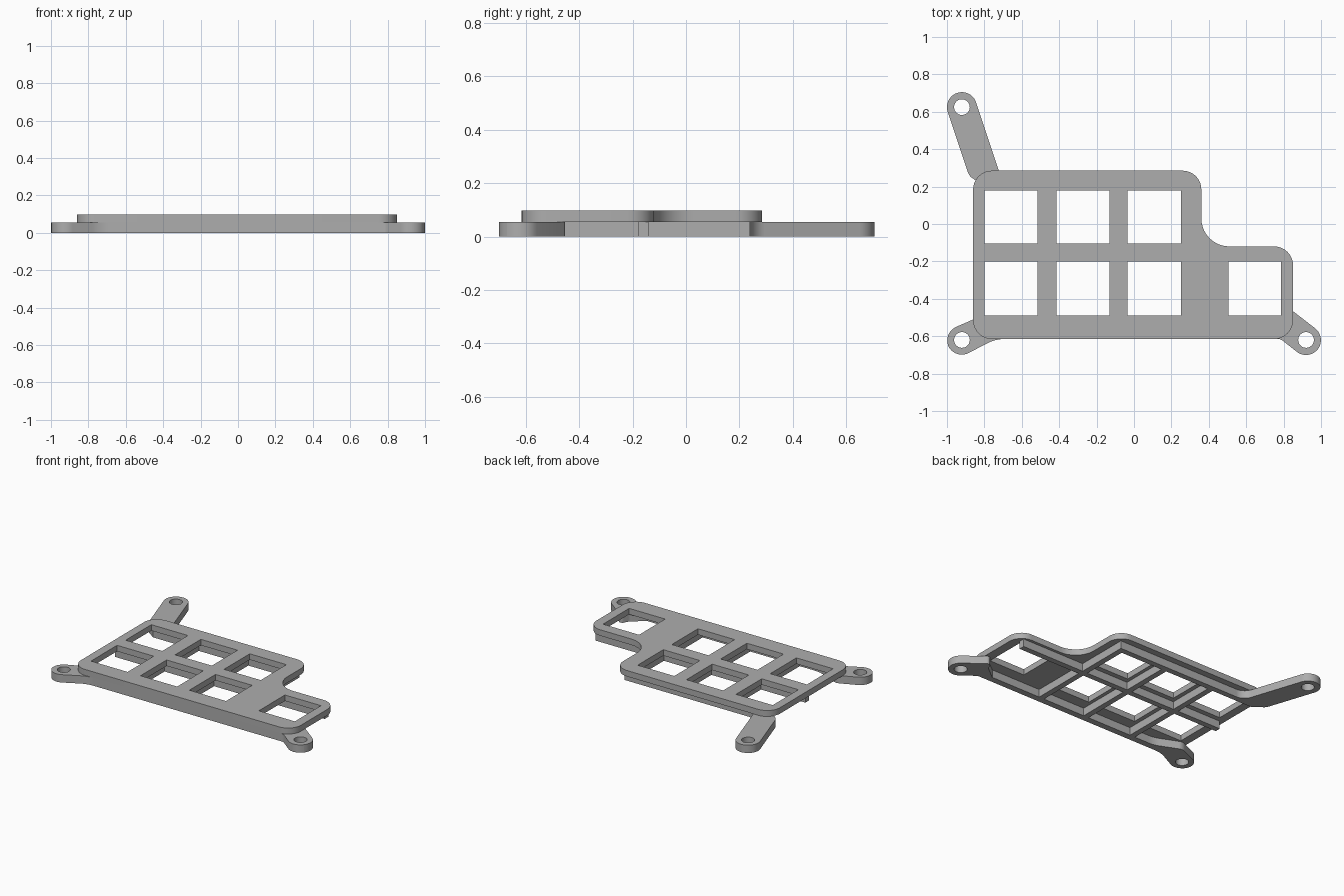
import bpy
from math import pi, cos, sin
from mathutils import Vector

cube = bpy.data.objects.get("Cube")
if cube:
    bpy.data.objects.remove(cube, do_unlink=True)

grey = bpy.data.materials.new("light_grey")
grey.use_nodes = True
GREY = (0.42, 0.42, 0.42, 1)
grey.diffuse_color = GREY
grey.node_tree.nodes["Principled BSDF"].inputs["Base Color"].default_value = GREY

RIB_TOP, PLATE_TOP = 0.055, 0.097


def rounded(corners, steps=10):
    """Outline from (x, y, radius) corners, each replaced by a tangent arc."""
    out = []
    n = len(corners)
    for i, (x, y, r) in enumerate(corners):
        p = Vector((x, y))
        if r == 0:
            out.append(p)
            continue
        a = (Vector(corners[i - 1][:2]) - p).normalized()
        b = (Vector(corners[(i + 1) % n][:2]) - p).normalized()
        half = a.angle(b) / 2
        centre = p + (a + b).normalized() * (r / sin(half))
        reach = r / (sin(half) / cos(half))
        start, end = p + a * reach - centre, p + b * reach - centre
        turn = start.angle_signed(end)
        for k in range(steps + 1):
            t = -turn * k / steps
            out.append(centre + Vector((start.x * cos(t) - start.y * sin(t),
                                        start.x * sin(t) + start.y * cos(t))))
    return out


def rect(x0, x1, y0, y1):
    return [Vector(p) for p in ((x0, y0), (x1, y0), (x1, y1), (x0, y1))]


def circle(c, r, steps=32):
    return [c + Vector((cos(2 * pi * k / steps), sin(2 * pi * k / steps))) * r
            for k in range(steps)]


def slab(name, loops, z0, z1):
    """Flat solid: first loop is the outline, the others are holes."""
    curve = bpy.data.curves.new(name, 'CURVE')
    curve.dimensions = '2D'
    curve.fill_mode = 'BOTH'
    curve.extrude = (z1 - z0) / 2
    for loop in loops:
        s = curve.splines.new('POLY')
        s.points.add(len(loop) - 1)
        for pt, p in zip(s.points, loop):
            pt.co = (p.x, p.y, 0, 1)
        s.use_cyclic_u = True
    ob = bpy.data.objects.new(name, curve)
    ob.location.z = (z0 + z1) / 2
    bpy.context.collection.objects.link(ob)
    bpy.ops.object.select_all(action='DESELECT')
    ob.select_set(True)
    bpy.context.view_layer.objects.active = ob
    bpy.ops.object.convert(target='MESH')
    ob = bpy.context.object
    ob.data.materials.clear()
    ob.data.materials.append(grey)
    bpy.ops.object.shade_smooth_by_angle()
    return ob


# Top plate with seven square windows
outline = rounded([(-0.86, -0.615, 0.1), (0.85, -0.615, 0.1), (0.85, -0.12, 0.1),
                   (0.36, -0.12, 0.15), (0.36, 0.285, 0.1), (-0.86, 0.285, 0.1)])
low, high = (-0.49, -0.20), (-0.105, 0.18)
windows = [rect(x, x + 0.285, *row) for x in (-0.80, -0.415, -0.035)
           for row in (low, high)]
windows.append(rect(0.505, 0.785, *low))
slab("top_plate", [outline] + windows, RIB_TOP, PLATE_TOP)

# Rails running across underneath
for name, x0, x1, y0, y1 in (("front_rail", -0.76, 0.78, -0.615, -0.57),
                             ("middle_rail", -0.83, 0.80, -0.18, -0.14),
                             ("back_rail", -0.80, 0.31, 0.20, 0.24)):
    slab(name, [rect(x0, x1, y0, y1)], 0, RIB_TOP)

# Ribs running front to back underneath
for i, x in enumerate((-0.465, -0.08, 0.29)):
    slab("rib_%d" % (i + 1), [rect(x - 0.02, x + 0.02, -0.60, 0.24)], 0, RIB_TOP)


def lug(name, centre, along, base):
    """Round mounting eye whose arm runs along a direction into base corners."""
    c, d = Vector(centre), Vector(along).normalized()
    n = Vector((-d.y, d.x))
    tips = [c + (n - d) * 0.08, c - (n + d) * 0.08]
    path = [(t.x, t.y, 0.0799) for t in tips] + base
    slab(name, [rounded(path), circle(c, 0.042)], 0, RIB_TOP)


# Mounting lugs
lug("back_right_lug", (-0.92, 0.625), (0.316, -0.949),
    [(-0.882, 0.258, 0.06), (-0.80, 0.20, 0), (-0.62, 0.20, 0),
     (-0.62, 0.24, 0), (-0.708, 0.24, 0.08)])
lug("front_right_lug", (-0.92, -0.62), (0.9, 0.44),
    [(-0.74, -0.615, 0.2), (-0.5, -0.615, 0), (-0.5, -0.57, 0),
     (-0.64, -0.57, 0.2), (-0.82, -0.493, 0.06)])
lug("front_left_lug", (0.92, -0.62), (-0.78, 0.62),
    [(0.82, -0.443, 0.02), (0.79, -0.5, 0.04), (0.7, -0.57, 0),
     (0.66, -0.615, 0), (0.78, -0.612, 0.06)])
